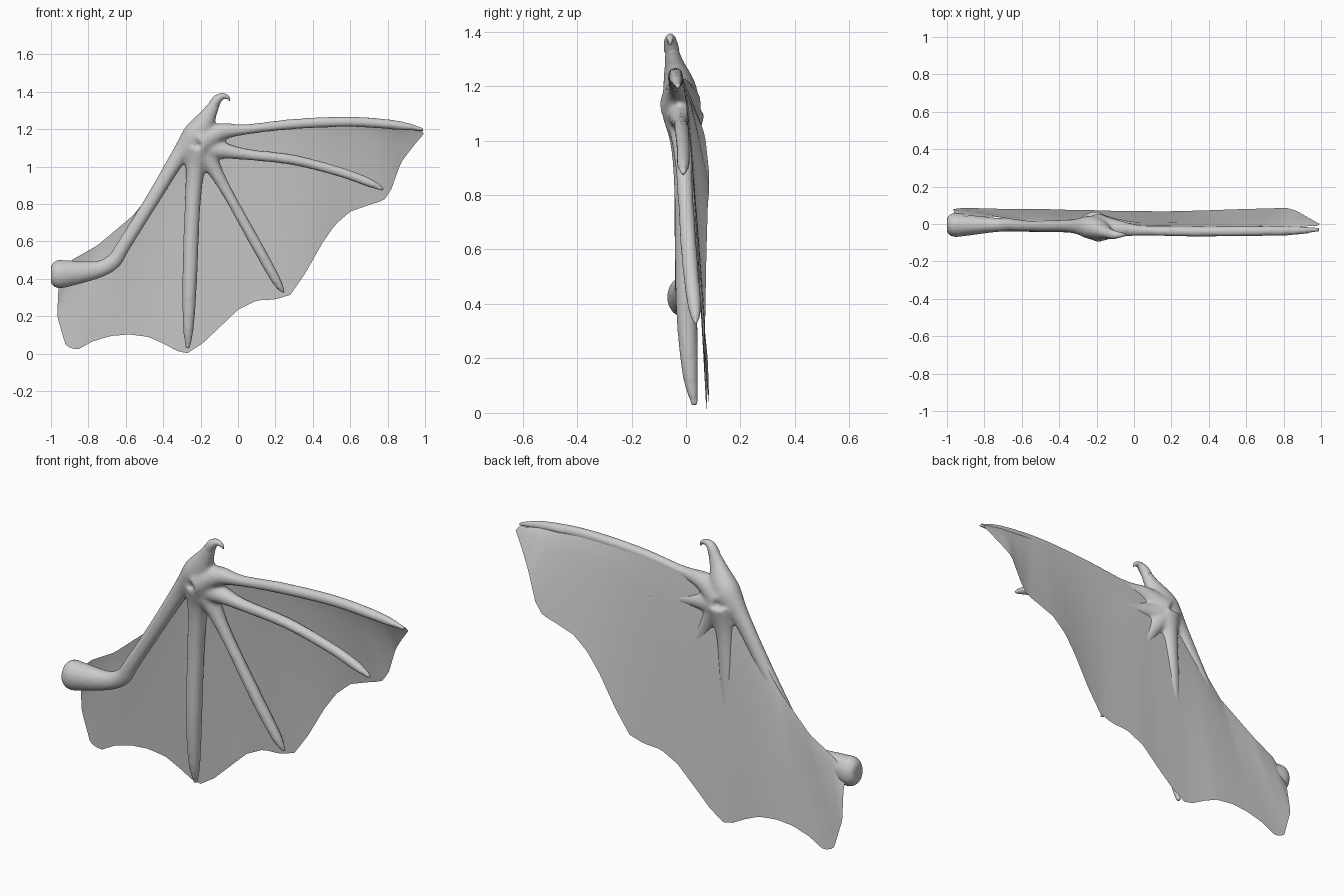
import bpy, bmesh, math
from mathutils import Vector, Matrix

if "Cube" in bpy.data.objects:
    bpy.data.objects.remove(bpy.data.objects["Cube"])


def spline(pts, steps):
    """Catmull-Rom through tuples of any length."""
    P = [Vector(p) for p in pts]
    P = [2 * P[0] - P[1]] + P + [2 * P[-1] - P[-2]]
    out = []
    for i in range(1, len(P) - 2):
        a, b, c, d = P[i - 1:i + 3]
        for s in range(steps):
            t = s / steps
            out.append(0.5 * (2 * b + (c - a) * t + (2 * a - 5 * b + 4 * c - d) * t * t
                              + (3 * b - a - 3 * c + d) * t ** 3))
    out.append(P[-2])
    return out


def tube(bm, pts, flat=1.0, sides=16, steps=6):
    """Capped tapering tube; points are (x, y, z, radius), flat scales its depth."""
    path = spline([Vector(p) for p in pts], steps)
    rings = []
    for i, p in enumerate(path):
        t = (path[min(i + 1, len(path) - 1)] - path[max(i - 1, 0)]).to_3d().normalized()
        side = t.cross(Vector((0, 1, 0))).normalized()
        up = side.cross(t)
        r = max(p[3], 0.002)
        rings.append([bm.verts.new(p.to_3d() + side * r * math.cos(a) + up * r * flat * math.sin(a))
                      for a in (2 * math.pi * k / sides for k in range(sides))])
    for A, B in zip(rings, rings[1:]):
        for k in range(sides):
            j = (k + 1) % sides
            bm.faces.new((A[k], A[j], B[j], B[k]))
    bm.faces.new(rings[0][::-1])
    bm.faces.new(rings[-1])


def finish(bm, name, angle=50):
    bmesh.ops.recalc_face_normals(bm, faces=bm.faces[:])
    me = bpy.data.meshes.new(name)
    bm.to_mesh(me)
    bm.free()
    ob = bpy.data.objects.new(name, me)
    bpy.context.collection.objects.link(ob)
    for o in bpy.context.selected_objects:
        o.select_set(False)
    ob.select_set(True)
    bpy.context.view_layer.objects.active = ob
    bpy.ops.object.shade_smooth_by_angle(angle=math.radians(angle))
    return ob


def resample(pts, n):
    """n + 1 points evenly spaced along a polyline."""
    P = [Vector(p) for p in pts]
    L = [0]
    for a, b in zip(P, P[1:]):
        L.append(L[-1] + (b - a).length)
    out, k = [], 0
    for i in range(n + 1):
        d = L[-1] * i / n
        while k < len(P) - 2 and L[k + 1] < d:
            k += 1
        out.append(P[k].lerp(P[k + 1], (d - L[k]) / (L[k + 1] - L[k])))
    return out


# Wing bones: arm, four fingers and thumb fused together at the hand
bm = bmesh.new()
tube(bm, [(-1.0, -.005, .425, .052), (-.965, -.005, .425, .076), (-.9, -.005, .43, .07),
          (-.75, -.005, .45, .047), (-.665, -.005, .495, .042), (-.61, -.01, .58, .038),
          (-.46, -.012, .82, .038), (-.32, -.012, 1.05, .045), (-.22, -.02, 1.17, .075),
          (-.15, -.045, 1.29, .04), (-.115, -.055, 1.355, .026)], 0.85)
fingers = [
    [(-.2, -.02, 1.13, .08), (-.09, -.025, 1.185, .048), (.05, -.035, 1.2, .028), (.3, -.04, 1.228, .028),
     (.6, -.038, 1.24, .028), (.85, -.035, 1.222, .025), (.995, -.03, 1.198, .01)],
    [(-.2, -.01, 1.1, .07), (-.08, -.018, 1.085, .045), (.05, -.02, 1.065, .03), (.3, -.015, 1.035, .028),
     (.55, -.01, .97, .026), (.7, -.01, .915, .024), (.78, -.01, .877, .01)],
    [(-.2, -.01, 1.1, .07), (-.13, -.01, .99, .042), (-.05, -.005, .85, .03), (.1, .012, .58, .03),
     (.2, .03, .4, .026), (.245, .037, .325, .01)],
    [(-.21, -.01, 1.1, .08), (-.23, -.005, .97, .05), (-.245, 0, .75, .042), (-.258, .002, .4, .04),
     (-.265, .015, .15, .03), (-.268, .032, .025, .012)]]
for f in fingers:
    tube(bm, f)
bmesh.ops.create_uvsphere(bm, u_segments=24, v_segments=12, radius=1,
                          matrix=Matrix.Translation((-.19, -.01, 1.1)) @ Matrix.Diagonal((.11, .045, .12, 1)))
bones = finish(bm, "wing_bones", 180)
mod = bones.modifiers.new("fuse", 'REMESH')
mod.mode, mod.voxel_size, mod.use_smooth_shade = 'VOXEL', 0.01, True
mod = bones.modifiers.new("soften", 'SMOOTH')
mod.factor, mod.iterations = 0.5, 6

# Thumb claw
bm = bmesh.new()
tube(bm, [(-.13, -.052, 1.33, .028), (-.108, -.057, 1.362, .024), (-.08, -.058, 1.377, .016),
          (-.055, -.058, 1.37, .01), (-.045, -.058, 1.352, .003)], sides=12)
finish(bm, "thumb_claw")

# Membrane: lofted from the leading edge to the scalloped trailing edge
lead = [[(-.96, .03, .42), (-.89, .042, .5), (-.75, .04, .58), (-.56, .012, .74), (-.33, 0, 1.03), (-.23, 0, 1.13)],
        [(-.23, 0, 1.13), (-.05, -.005, 1.19), (.3, -.015, 1.23), (.6, -.015, 1.24), (.85, -.015, 1.22), (.98, -.01, 1.195)]]
trail = [[(-.96, .06, .35), (-.967, .08, .2), (-.92, .085, .04), (-.86, .085, .02), (-.78, .083, .065),
          (-.68, .08, .095), (-.58, .08, .103), (-.48, .08, .09), (-.4, .077, .055), (-.32, .075, .012), (-.27, .075, .003)],
         [(-.27, .075, .003), (-.19, .073, .055), (-.1, .07, .14), (0, .07, .235), (.1, .068, .285), (.2, .068, .29),
          (.28, .07, .315), (.36, .072, .43), (.45, .075, .59), (.52, .078, .69), (.6, .08, .76), (.7, .083, .795),
          (.78, .085, .82), (.82, .085, .88), (.87, .07, 1.02), (.93, .035, 1.1), (.993, 0, 1.175)]]
top, low = [], []
for a, b, n in zip(lead, trail, (36, 56)):
    top += resample(a, n)[len(top) > 0:]
    low += resample(b, n)[len(low) > 0:]
bm = bmesh.new()
rows = 12
cols = []
for i, (a, b) in enumerate(zip(top, low)):
    col = []
    for r in range(rows + 1):
        v = r / rows
        p = a.lerp(b, v)
        p.y = a.y + (b.y - a.y) * v ** 0.8
        col.append(bm.verts.new(p))
    cols.append(col)
for A, B in zip(cols, cols[1:]):
    for r in range(rows):
        bm.faces.new((A[r], A[r + 1], B[r + 1], B[r]))
finish(bm, "wing_membrane", 180)
